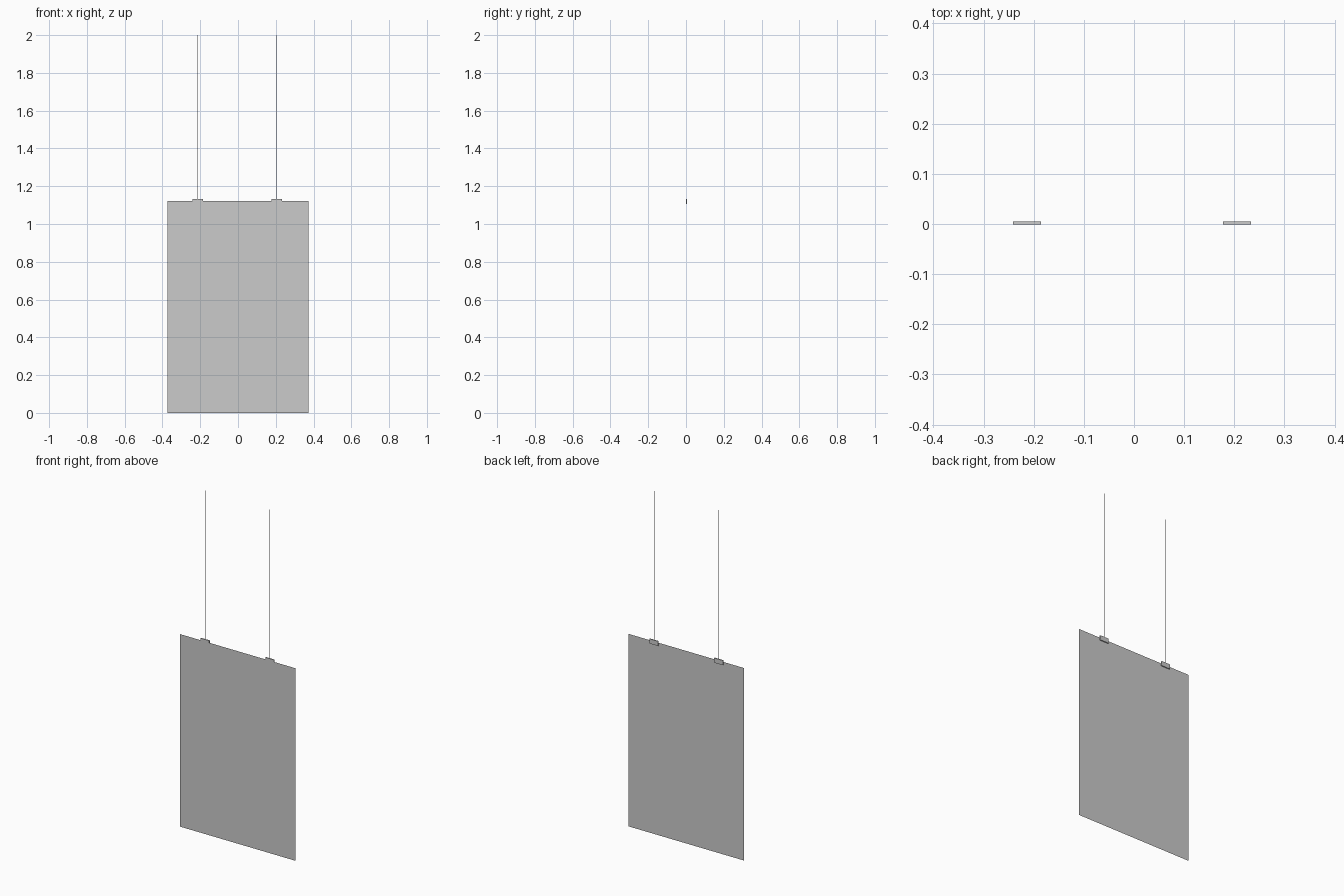
import bpy, bmesh

if "Cube" in bpy.data.objects:
    bpy.data.objects.remove(bpy.data.objects["Cube"])

TOP = 1.122          # top edge of the panel
PANEL_Y = -0.002


def mesh_object(name, bm):
    mesh = bpy.data.meshes.new(name)
    bm.to_mesh(mesh)
    bm.free()
    obj = bpy.data.objects.new(name, mesh)
    bpy.context.collection.objects.link(obj)
    return obj


def sheet(name, x0, x1, z0, z1, y):
    """Flat upright sheet facing the front."""
    bm = bmesh.new()
    bm.faces.new([bm.verts.new(p) for p in
                  ((x0, y, z0), (x1, y, z0), (x1, y, z1), (x0, y, z1))])
    return mesh_object(name, bm)


def box(name, x0, x1, y0, y1, z0, z1):
    bm = bmesh.new()
    bmesh.ops.create_cube(bm, size=1)
    bmesh.ops.scale(bm, vec=(x1 - x0, y1 - y0, z1 - z0), verts=bm.verts)
    bmesh.ops.translate(bm, vec=((x0 + x1) / 2, (y0 + y1) / 2, (z0 + z1) / 2),
                        verts=bm.verts)
    return mesh_object(name, bm)


# Hanging board
sheet("hanging_panel", -0.373, 0.373, 0, TOP, PANEL_Y)

# Clips gripping the top edge, each hung on a thin wire
for side, x in (("left", -0.213), ("right", 0.205)):
    box(side + "_clip", x - 0.028, x + 0.028, -0.001, 0.005, TOP - 0.016, TOP + 0.011)
    sheet(side + "_wire", x - 0.0015, x + 0.0015, TOP + 0.011, 2.0, 0.001)
